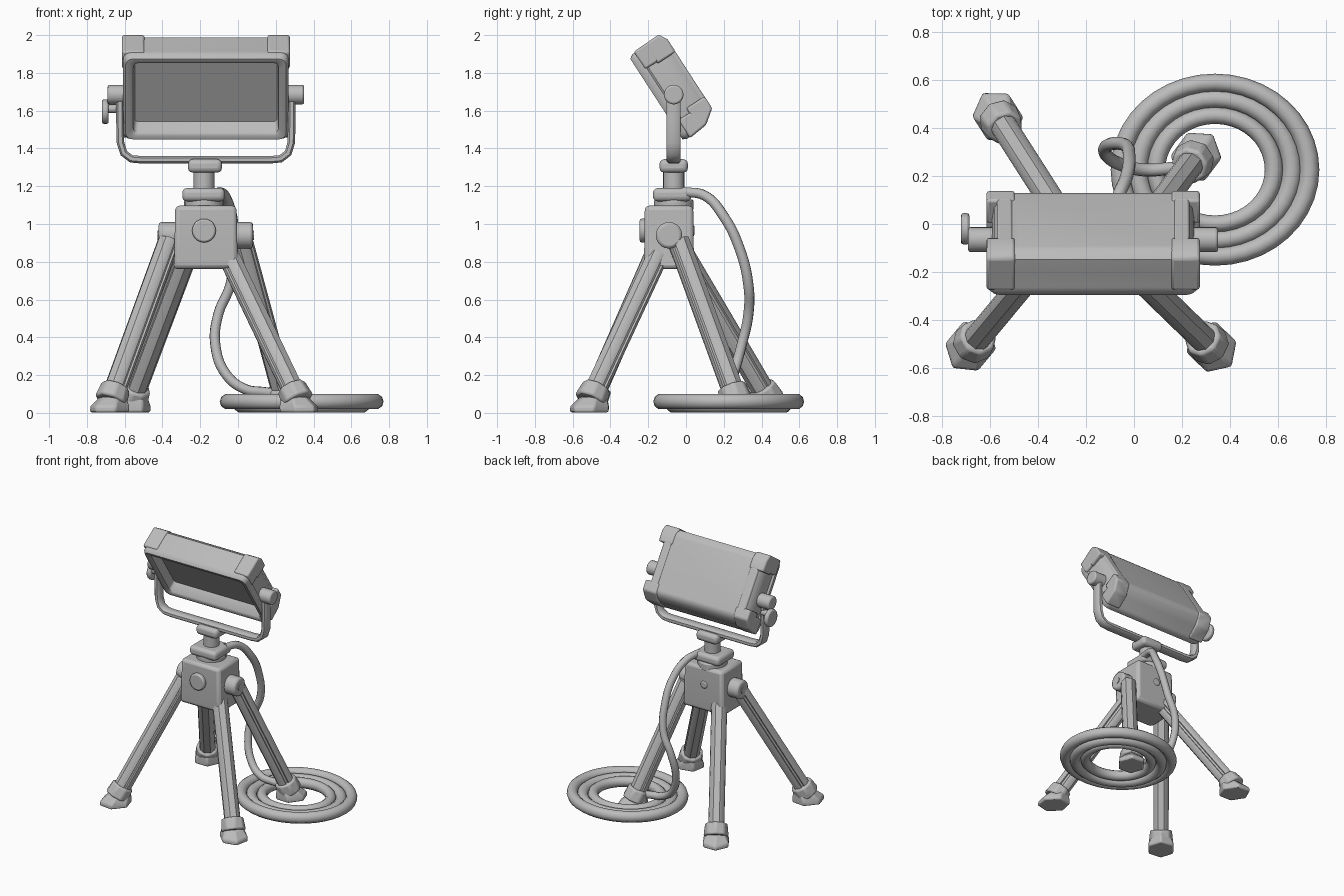
import bpy, bmesh, math
from mathutils import Vector, Matrix

if "Cube" in bpy.data.objects:
    bpy.data.objects.remove(bpy.data.objects["Cube"])

grey = bpy.data.materials.new("plain grey")
grey.diffuse_color = (0.5, 0.5, 0.5, 1)
grey.use_nodes = True
grey.node_tree.nodes["Principled BSDF"].inputs["Base Color"].default_value = grey.diffuse_color
CX, CY = -0.17, -0.065           # mast axis


def finish(name, bm, bevel=0, segs=2, matrix=None, angle=40):
    bmesh.ops.recalc_face_normals(bm, faces=bm.faces)
    me = bpy.data.meshes.new(name)
    bm.to_mesh(me)
    bm.free()
    ob = bpy.data.objects.new(name, me)
    bpy.context.collection.objects.link(ob)
    me.materials.append(grey)
    if matrix:
        ob.matrix_world = matrix
    if bevel:
        m = ob.modifiers.new("bevel", 'BEVEL')
        m.width, m.segments, m.limit_method = bevel, segs, 'ANGLE'
    bpy.ops.object.select_all(action='DESELECT')
    ob.select_set(True)
    bpy.context.view_layer.objects.active = ob
    bpy.ops.object.shade_smooth_by_angle(angle=math.radians(angle))
    return ob


def add_box(bm, lo, hi):
    lo, hi = Vector(lo), Vector(hi)
    m = Matrix.Translation((lo + hi) / 2) @ Matrix.Diagonal((*(hi - lo), 1))
    bmesh.ops.create_cube(bm, size=1, matrix=m)


def box(name, lo, hi, bevel=0.02, matrix=None):
    bm = bmesh.new()
    add_box(bm, lo, hi)
    return finish(name, bm, bevel, 3, matrix)


def rod(name, a, b, r, r2=None, sides=20, bevel=0.01):
    a, b = Vector(a), Vector(b)
    bm = bmesh.new()
    m = Matrix.Translation((a + b) / 2) @ (b - a).to_track_quat('Z', 'Y').to_matrix().to_4x4()
    bmesh.ops.create_cone(bm, cap_ends=True, segments=sides, radius1=r,
                          radius2=r if r2 is None else r2, depth=(b - a).length, matrix=m)
    return finish(name, bm, bevel)


def add_loft(bm, rings):
    loops = [[bm.verts.new(p) for p in ring] for ring in rings]
    n = len(loops[0])
    for A, B in zip(loops, loops[1:]):
        for i in range(n):
            bm.faces.new((A[i], A[(i + 1) % n], B[(i + 1) % n], B[i]))
    bm.faces.new(loops[0])
    bm.faces.new(loops[-1])


def loft(name, rings, bevel=0, matrix=None, angle=40):
    bm = bmesh.new()
    add_loft(bm, rings)
    return finish(name, bm, bevel, 2, matrix, angle)


def tube(name, pts, r):
    cu = bpy.data.curves.new(name, 'CURVE')
    cu.dimensions, cu.bevel_depth, cu.bevel_resolution = '3D', r, 3
    cu.use_fill_caps, cu.resolution_u = True, 6
    sp = cu.splines.new('BEZIER')
    sp.bezier_points.add(len(pts) - 1)
    for p, co in zip(sp.bezier_points, pts):
        p.co = co
        p.handle_left_type = p.handle_right_type = 'AUTO'
    tmp = bpy.data.objects.new(name + "_path", cu)
    bpy.context.collection.objects.link(tmp)
    me = bpy.data.meshes.new_from_object(tmp.evaluated_get(bpy.context.evaluated_depsgraph_get()))
    bpy.data.objects.remove(tmp)
    bm = bmesh.new()
    bm.from_mesh(me)
    return finish(name, bm)


def rounded_rect(hx, top, bottom, y, r):
    out = []
    for k, (sx, sz) in enumerate([(1, 1), (-1, 1), (-1, -1), (1, -1)]):
        z = top - r if sz > 0 else r - bottom
        for j in range(5):
            a = math.pi / 2 * (k + j / 4)
            out.append((sx * (hx - r) + r * math.cos(a), y, z + r * math.sin(a)))
    return out


# Lamp housing: recessed front, rolled bezel, back with a sloping lower edge
tilt = Matrix.Translation((CX, -0.07, 1.722)) @ Matrix.Rotation(math.radians(33), 4, 'X')
loft("lamp_housing", [rounded_rect(*s) for s in [
    (0.33, 0.215, 0.18, 0.112, 0.02), (0.39, 0.235, 0.2, 0.108, 0.03),
    (0.412, 0.266, 0.225, 0.08, 0.03), (0.42, 0.268, 0.252, 0.025, 0.03),
    (0.425, 0.265, 0.262, -0.05, 0.03), (0.438, 0.266, 0.268, -0.06, 0.04),
    (0.438, 0.264, 0.268, -0.085, 0.04), (0.425, 0.25, 0.258, -0.106, 0.04),
    (0.4, 0.228, 0.235, -0.106, 0.03), (0.385, 0.217, 0.222, -0.095, 0.03),
    (0.376, 0.21, 0.195, -0.03, 0.02)]], matrix=tilt)
# Corner guards wrapping over the housing edge, and side rails on the back
guards = {"top": [(-0.07, 0.23), (-0.07, 0.272), (0.09, 0.276), (0.116, 0.23), (0.116, 0.15),
                  (0.0, 0.15), (0.0, 0.23)],
          "bottom": [(-0.07, -0.23), (-0.07, -0.274), (0.04, -0.262), (0.116, -0.205),
                     (0.116, -0.13), (0.0, -0.13), (0.0, -0.23)]}
for side, sx in (("left", -1), ("right", 1)):
    for level, profile in guards.items():
        bm = bmesh.new()
        add_loft(bm, [[(sx * x, y, z) for y, z in profile] for x in (0.325, 0.444)])
        xs = sorted((sx * 0.41, sx * 0.444))
        zs = (0.16, 0.265) if level == "top" else (-0.265, -0.16)
        add_box(bm, (xs[0], -0.07, zs[0]), (xs[1], 0.02, zs[1]))
        finish(side + "_" + level + "_corner_guard", bm, 0.011, 2, tilt)
    x0, x1 = sorted((sx * 0.335, sx * 0.4))
    box(side + "_back_rail", (x0, 0.06, -0.19), (x1, 0.115, 0.2), 0.01, tilt)

# Yoke: flat bar swept along a U
path = [(-0.455, 1.72), (-0.455, 1.55), (-0.452, 1.43), (-0.435, 1.375), (-0.395, 1.345), (-0.34, 1.34)]
path += [(-x, z) for x, z in reversed(path)]
rings = []
for i, (x, z) in enumerate(path):
    a, b = path[max(i - 1, 0)], path[min(i + 1, len(path) - 1)]
    d = Vector((b[0] - a[0], b[1] - a[1])).normalized()
    rings.append([(CX + x + u * -d.y, CY + w, z + u * d.x) for u, w in
                  [(-0.02, -0.025), (-0.01, -0.037), (0.01, -0.037), (0.02, -0.025),
                   (0.02, 0.025), (0.01, 0.037), (-0.01, 0.037), (-0.02, 0.025)]])
loft("yoke", rings, angle=50)
rod("right_pivot", (0.24, CY, 1.685), (0.35, CY, 1.685), 0.052)
rod("left_pivot", (-0.69, CY, 1.685), (-0.58, CY, 1.685), 0.052)
rod("knob_stem", (-0.70, -0.04, 1.61), (-0.62, -0.04, 1.61), 0.022, bevel=0)
rod("tilt_knob", (-0.72, -0.02, 1.595), (-0.685, -0.02, 1.595), 0.065)

# Mast, collar and hub
box("yoke_clamp", (-0.265, -0.14, 1.272), (-0.085, 0.01, 1.343), 0.025)
rod("mast", (CX - 0.01, CY, 1.08), (CX - 0.01, CY, 1.3), 0.056)
box("collar", (-0.295, -0.175, 1.12), (-0.07, 0.028, 1.19), 0.025)
rod("collar_neck", (CX - 0.01, CY, 1.07), (CX - 0.01, CY, 1.13), 0.105)
hub = [[(CX + x * sx, -0.09 + y * sy, z) for sx, sy in [(-1, -1), (1, -1), (1, 1), (-1, 1)]]
       for x, y, z in [(0.175, 0.128, 0.762), (0.168, 0.132, 0.8), (0.162, 0.128, 1.097)]]
loft("hub", hub, bevel=0.022)
rod("front_button", (-0.18, -0.2, 0.965), (-0.18, -0.245, 0.965), 0.063)
rod("back_button", (-0.18, 0.02, 0.965), (-0.18, 0.045, 0.965), 0.03)
for name, x0, x1, x2 in (("right_boss", -0.05, 0.08, 0.085), ("left_boss", -0.3, -0.42, -0.425)):
    rod(name, (x0, -0.09, 0.94), (x1, -0.09, 0.94), 0.07, bevel=0.015)
    rod(name + "_screw", (x1, -0.09, 0.94), (x2, -0.09, 0.94), 0.025, sides=8, bevel=0)

# Legs with a shallow groove down each side, rubber sleeve and hexagonal foot
legs = {"front_left": ((-0.365, -0.13, 0.91), (-0.66, -0.485, 0.1)),
        "front_right": ((-0.05, -0.15, 0.83), (0.3, -0.49, 0.1)),
        "back_left": ((-0.275, -0.01, 0.83), (-0.55, 0.42, 0.1)),
        "back_right": ((0.02, -0.04, 0.91), (0.24, 0.255, 0.1))}
half = [(0.056, -0.022), (0.056, 0.022), (0.032, 0.05), (0.012, 0.055), (0.007, 0.045)]
half += [(-u, w) for u, w in reversed(half[2:])]
section = half + [(-u, -w) for u, w in half]
for name, (a, b) in legs.items():
    a, b = Vector(a), Vector(b)
    d = (b - a).normalized()
    out = Vector((d.x, d.y, 0)).normalized()
    side = d.cross(out).normalized()
    up = side.cross(d)
    loft(name + "_leg", [[p + up * u + side * w for u, w in section] for p in (a, b)])
    rod(name + "_sleeve", b - d * 0.045, b + d * 0.045, 0.08, 0.09, sides=8, bevel=0.012)
    foot = []
    for z, r, shift in ((0.003, 0.116, 0.032), (0.035, 0.116, 0.03), (0.085, 0.08, 0.0)):
        c = Vector((b.x, b.y, z)) + out * shift
        foot.append([c + out * r * math.cos(t * math.pi / 3) + side * r * 0.88 * math.sin(t * math.pi / 3)
                     for t in range(6)])
    loft(name + "_foot", foot, bevel=0.01)

# Hanging cable and the coil on the ground
tube("cable", [(-0.1, -0.02, 1.17), (-0.07, 0.1, 1.15), (-0.03, 0.2, 1.04), (-0.02, 0.28, 0.88),
               (-0.04, 0.33, 0.68), (-0.105, 0.33, 0.52), (-0.12, 0.295, 0.36), (-0.06, 0.25, 0.2),
               (0.04, 0.225, 0.125), (0.14, 0.23, 0.11), (0.22, 0.24, 0.1)], 0.027)
for k, (r, z, t) in enumerate(((0.393, 0.06, 0.041), (0.32, 0.042, 0.042), (0.245, 0.05, 0.038))):
    bm = bmesh.new()
    rows = []
    for i in range(40):
        a = 2 * math.pi * i / 40
        rows.append([bm.verts.new((0.337 + (r + t * math.cos(b)) * math.cos(a),
                                   0.226 + (r + t * math.cos(b)) * 0.92 * math.sin(a),
                                   z + t * math.sin(b)))
                     for b in [2 * math.pi * j / 10 for j in range(10)]])
    for i in range(40):
        A, B = rows[i], rows[(i + 1) % 40]
        for j in range(10):
            bm.faces.new((A[j], A[(j + 1) % 10], B[(j + 1) % 10], B[j]))
    finish("cable_coil_" + ("outer", "middle", "inner")[k], bm, angle=60)
